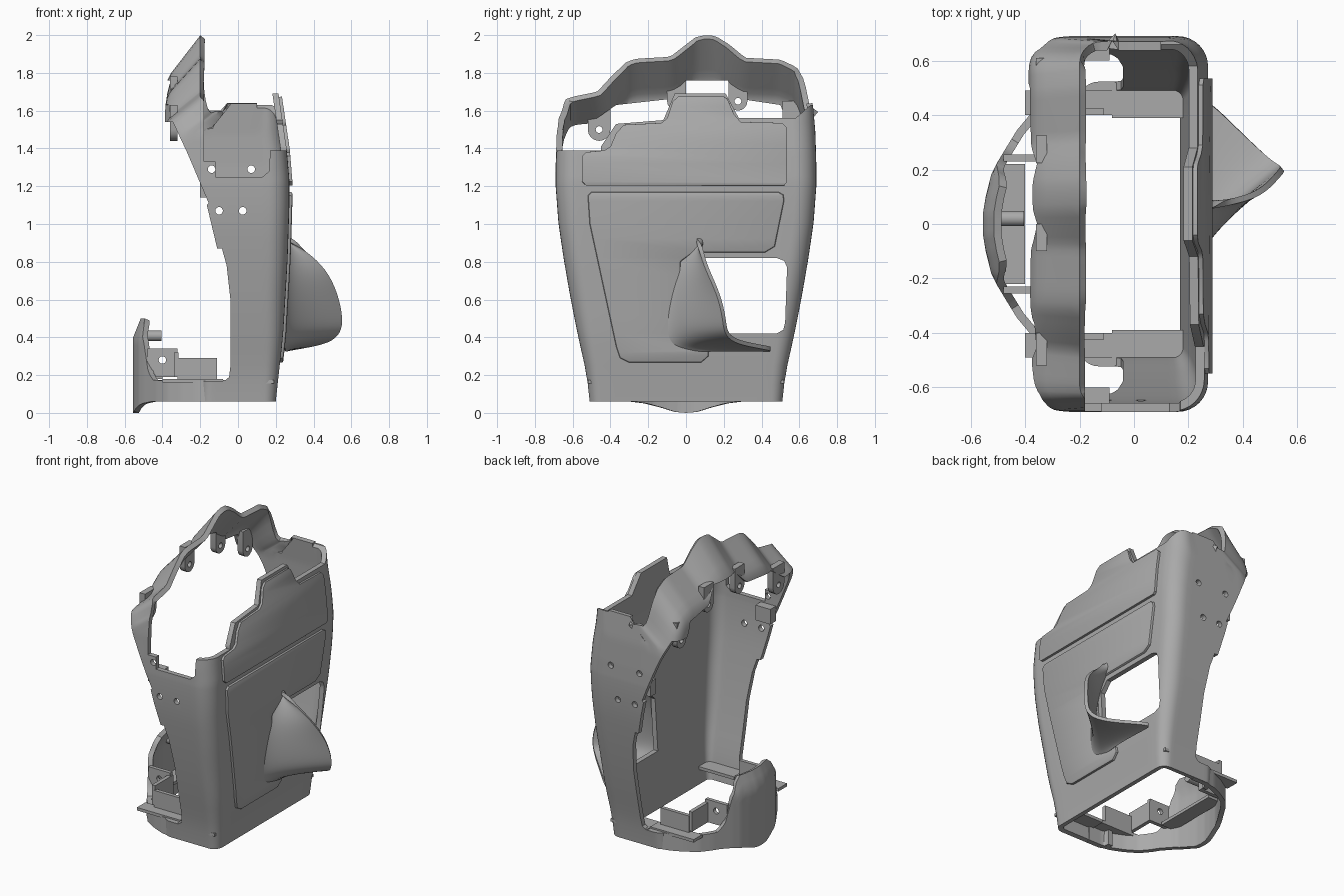
import bpy, bmesh, math
from mathutils import Vector

if "Cube" in bpy.data.objects:
    bpy.data.objects.remove(bpy.data.objects["Cube"])

grey = bpy.data.materials.new("plain grey")
grey.use_nodes = True
grey.diffuse_color = (0.4, 0.4, 0.4, 1)
grey.node_tree.nodes["Principled BSDF"].inputs["Base Color"].default_value = (0.4, 0.4, 0.4, 1)


def interp(pts, v):
    if v <= pts[0][0]:
        return pts[0][1]
    for (a, fa), (b, fb) in zip(pts, pts[1:]):
        if v <= b:
            return fa + (fb - fa) * (v - a) / (b - a)
    return pts[-1][1]


def add(name, bm):
    me = bpy.data.meshes.new(name)
    bm.to_mesh(me)
    bm.free()
    me.materials.append(grey)
    ob = bpy.data.objects.new(name, me)
    bpy.context.scene.collection.objects.link(ob)
    return ob


def sheet(name, rows, closed, thick, subdiv=0):
    """Grid of rows turned into a wall that thickens inward."""
    bm = bmesh.new()
    vs = [[bm.verts.new(p) for p in row] for row in rows]
    n = len(rows[0])
    for lo, hi in zip(vs, vs[1:]):
        for j in range(n if closed else n - 1):
            k = (j + 1) % n
            bm.faces.new((lo[j], lo[k], hi[k], hi[j]))
    ob = add(name, bm)
    if subdiv:
        m = ob.modifiers.new("round", 'SUBSURF')
        m.levels = m.render_levels = subdiv
    m = ob.modifiers.new("wall", 'SOLIDIFY')
    m.thickness, m.offset = thick, -1
    return ob


def prism(name, pts, axis, lo, hi):
    """Outline (y,z), (x,z) or (x,y) extruded along the remaining axis."""
    place = {'x': lambda a, b, c: (c, a, b), 'y': lambda a, b, c: (a, c, b),
             'z': lambda a, b, c: (a, b, c)}[axis]
    bm = bmesh.new()
    f = bm.faces.new([bm.verts.new(place(a, b, lo)) for a, b in pts])
    ext = bmesh.ops.extrude_face_region(bm, geom=[f], use_keep_orig=True)
    step = Vector(place(0, 0, hi - lo))
    bmesh.ops.translate(bm, vec=step, verts=[g for g in ext['geom'] if isinstance(g, bmesh.types.BMVert)])
    bmesh.ops.recalc_face_normals(bm, faces=bm.faces[:])
    return add(name, bm)


def box(name, x, y, z):
    return prism(name, [(x[0], y[0]), (x[1], y[0]), (x[1], y[1]), (x[0], y[1])], 'z', *z)


def disc(cx, cz, r, n=16):
    return [(cx + r * math.cos(math.tau * i / n), cz + r * math.sin(math.tau * i / n)) for i in range(n)]


def finish(ob, cutters=(), angle=35):
    for c in cutters:
        c.hide_render = True
        m = ob.modifiers.new("cut", 'BOOLEAN')
        m.operation, m.solver, m.object = 'DIFFERENCE', 'EXACT', c
    deps = bpy.context.evaluated_depsgraph_get()
    deps.update()
    me = bpy.data.meshes.new_from_object(ob.evaluated_get(deps))
    ob.modifiers.clear()
    ob.data = me
    for c in cutters:
        bpy.data.objects.remove(c)
    for p in me.polygons:
        p.use_smooth = True
    me.set_sharp_from_angle(angle=math.radians(angle))


# Body section sizes by height
BACK = [(.06, -.2), (.3, -.2), (.6, -.3), (.9, -.36), (1.5, -.385), (1.7, -.387), (1.78, -.37), (1.98, -.215), (2, -.2)]
FACE = [(.06, .2), (.2, .215), (.4, .238), (.8, .262), (1.1, .272), (1.25, .272), (1.5, .258), (2, .21)]
HALF = [(.06, .51), (.2, .525), (.4, .57), (.6, .61), (.8, .645), (1, .675), (1.2, .69), (1.4, .69), (1.7, .685), (2, .67)]
RIM = [(-.67, 1.6), (-.64, 1.66), (-.45, 1.7), (-.38, 1.78), (-.3, 1.86), (-.25, 1.875), (-.08, 1.885), (0, 1.95),
       (.05, 1.99), (.1, 2), (.15, 1.995), (.22, 1.95), (.3, 1.88), (.48, 1.87), (.56, 1.83), (.62, 1.76), (.67, 1.6)]
BEND, FACE_TOP = 1.2, 1.72


def ring(z):
    xl, xr, hw = interp(BACK, z), interp(FACE, z), interp(HALF, z)
    r = interp([(.06, .06), (.6, .1), (1.7, .12), (2, .08)], z)
    corners = [(xl + r, r - hw, 180), (xr - r, r - hw, 270), (xr - r, hw - r, 0), (xl + r, hw - r, 90)]
    out = []
    for i, (cx, cy, start) in enumerate(corners):
        for k in range(9):
            a = math.radians(start + 90 * k / 8)
            out.append(Vector((cx + r * math.cos(a), cy + r * math.sin(a))))
        nx, ny, ns = corners[(i + 1) % 4]
        end = Vector((nx + r * math.cos(math.radians(ns)), ny + r * math.sin(math.radians(ns))))
        n = 48 if i == 3 else 12
        first = out[-1].copy()
        out += [first.lerp(end, k / n) for k in range(1, n)]
    return out


def rim_height(p):
    if p.x < -.2:
        return interp(RIM, p.y)
    return interp([(-.2, 1.64), (.1, 1.64), (.2, FACE_TOP)], p.x)


tops = [rim_height(p) for p in ring(1.7)]
levels = [.06 + .095 * i for i in range(12)] + [BEND + .04 * i for i in range(21)]
rows = []
for z in levels:
    s = max(0, (z - BEND) / (2 - BEND))
    rows.append([(p.x, p.y, z if s == 0 else BEND + s * (t - BEND)) for p, t in zip(ring(z), tops)])
body = sheet("body_shell", rows, True, .032)

# Openings in the body
cut_side = prism("cut_side", [(-1, .17), (-.07, .17), (-.047, .19), (-.04, .25), (-.04, .6), (-.06, .78), (-.085, .87),
                              (-.11, .87), (-.165, 1.1), (-.155, 1.11), (-.27, 1.38), (-.345, 1.54), (-1, 1.54)], 'y', -1, 1)
cut_arch = prism("cut_arch", [(-.44, -1), (-.44, .5), (-.57, 1.2), (-.56, 1.42), (-.5, 1.54), (-.37, 1.63), (-.1, 1.66),
                              (0, 1.76), (.22, 1.76), (.3, 1.66), (.5, 1.63), (.56, 1.48), (.57, 1.2), (.44, .5), (.44, -1)],
                 'x', -1, -.1)
cut_top = prism("cut_top", [(-1, 1.39), (-.67, 1.39), (-.45, 1.41), (-.37, 1.53), (-.12, 1.55), (-.06, 1.69), (.21, 1.69),
                            (.28, 1.56), (.58, 1.56), (.66, 1.63), (1, 1.63), (1, 2.3), (-1, 2.3)], 'x', .1, .6)
cut_notch = prism("cut_notch", [(-.18, 2.3), (-.18, 1.33), (-.12, 1.33), (-.12, 1.25), (.13, 1.25), (.165, 1.28),
                                (.17, 1.39), (.3, 1.39), (.3, 2.3)], 'y', -1, -.45)
cut_port = prism("cut_port", [(0, .42), (.48, .42), (.515, .44), (.525, .48), (.535, .77), (.52, .805), (.48, .82),
                              (.06, .82), (0, .76)], 'x', .1, .5)
holes = [prism("cut_hole", disc(x, z, .02), 'y', -1, 1) for x, z in [(-.1, 1.07), (.025, 1.07), (-.14, 1.29), (.07, 1.29)]]
finish(body, [cut_side, cut_arch, cut_top, cut_notch, cut_port] + holes)


# Raised pads that follow the curved face
def face_x(z):
    return interp(FACE, z if z < BEND else BEND + (z - BEND) / (FACE_TOP - BEND) * (2 - BEND))


def pad(name, outline):
    bm = bmesh.new()
    bm.faces.new([bm.verts.new((0, y, z)) for y, z in outline])
    for i in range(1, 18):
        bmesh.ops.bisect_plane(bm, geom=bm.verts[:] + bm.edges[:] + bm.faces[:],
                               plane_co=(0, 0, i * .1 + .02), plane_no=(0, 0, 1))
    for v in bm.verts:
        v.co.x = face_x(v.co.z) + .016
    bm.normal_update()
    inward = [f for f in bm.faces if f.normal.x < 0]
    bmesh.ops.reverse_faces(bm, faces=inward)
    ob = add(name, bm)
    m = ob.modifiers.new("thick", 'SOLIDIFY')
    m.thickness, m.offset = .03, -1
    m = ob.modifiers.new("edge", 'BEVEL')
    m.width, m.segments, m.limit_method, m.angle_limit = .01, 2, 'ANGLE', math.radians(50)
    finish(ob)


pad("upper_pad", [(-.53, 1.205), (.52, 1.205), (.535, 1.22), (.535, 1.51), (.51, 1.535), (.29, 1.54), (.255, 1.58), (.22, 1.66),
                  (.2, 1.675), (-.04, 1.675), (-.07, 1.65), (-.1, 1.56), (-.13, 1.535), (-.33, 1.525), (-.37, 1.48),
                  (-.4, 1.41), (-.43, 1.39), (-.53, 1.38), (-.55, 1.36), (-.55, 1.225)])
pad("lower_pad", [(-.5, 1.17), (-.52, 1.15), (-.51, 1), (-.37, .35), (-.35, .29), (-.3, .265), (.08, .265), (.12, .3),
                  (.12, .34), (-.03, .36), (-.03, .8), (.04, .85), (.42, .85), (.47, .88), (.52, 1.125), (.515, 1.155), (.49, 1.17)])

# Scooped hood around the port: height, reach, lip y, root y
hood_rows = [(.91, .262, .05, .02), (.86, .36, .07, -.02), (.76, .47, .1, -.08), (.63, .53, .165, -.11), (.5, .557, .195, -.12),
             (.42, .545, .2, -.11), (.37, .485, .25, -.08), (.345, .37, .36, -.03), (.325, .25, .48, .06)]
rows = []
for z, reach, lip, root in reversed(hood_rows):
    a, c, b = Vector((.25, root, z)), Vector((.275, root + .09, z)), Vector((reach, lip, z))
    rows.append([a.lerp(c, t / 8).lerp(c.lerp(b, t / 8), t / 8) for t in range(9)])
finish(sheet("port_hood", rows, False, .022, 2), angle=50)

# Rear foot wall, tall in the middle
half_path = [(-.05, .505), (-.15, .505), (-.22, .49), (-.3, .455), (-.38, .405), (-.43, .345), (-.47, .28), (-.5, .23),
             (-.525, .18), (-.545, .1), (-.555, .04)]
path = half_path + [(x, -y) for x, y in reversed(half_path)]
foot_top = [(0, .5), (.14, .5), (.18, .47), (.23, .38), (.27, .22), (.31, .175), (.4, .17)]
foot_base = [(0, 0), (.06, .005), (.14, .03), (.22, .05), (.3, .06)]
dense = [(a[0] + (b[0] - a[0]) * k / 4, a[1] + (b[1] - a[1]) * k / 4) for a, b in zip(path, path[1:]) for k in range(4)] + [path[-1]]
rows = []
for i in range(11):
    row = []
    for x, y in dense:
        lo, hi = interp(foot_base, abs(y)), interp(foot_top, abs(y))
        z = lo + (hi - lo) * i / 10
        row.append((x + max(0, z - .4) * .4, y, z))
    rows.append(row)
finish(sheet("rear_foot", rows, False, .03))

# Foot brackets, locating pin and floor ledges
box("foot_shelf", (-.5, -.4), (-.22, .22), (.18, .2))
finish(prism("locating_pin", disc(.02, .408, .028), 'x', -.53, -.405))
for name, s in (("left", 1), ("right", -1)):
    def span(a, b):
        return tuple(sorted((a * s, b * s)))
    tall = box(name + "_tall_bracket", (-.48, -.32), span(.23, .255), (.19, .34))
    finish(tall, [prism("cut_hole", disc(-.4, .28, .02), 'y', -1, 1)])
    box(name + "_bracket_link", (-.34, -.315), span(.23, .42), (.19, .32))
    box(name + "_low_bracket", (-.32, -.11), span(.4, .425), (.17, .29))
    box(name + "_bracket_base", (-.4, -.08), span(.4, .49), (.16, .18))
    box(name + "_floor_ledge", (-.08, .19), span(.39, .52), (.155, .175))
    box(name + "_side_lug", (-.2, -.09), span(.6, .66), (1.14, 1.24))

# Screw lugs hanging under the rear band
for i, (y, z, w) in enumerate([(-.46, 1.5, .06), (-.05, 1.65, .05), (.275, 1.65, .05), (.56, 1.52, .05)]):
    outline = [(y + w, z + .13), (y - w, z + .13)] + \
              [(y - w * math.cos(a * math.pi / 8), z - w * math.sin(a * math.pi / 8)) for a in range(9)]
    lug = prism("screw_lug_%d" % (i + 1), outline, 'x', -.36, -.32)
    finish(lug, [prism("cut_hole", disc(y, z, .018), 'x', -1, 0)])
